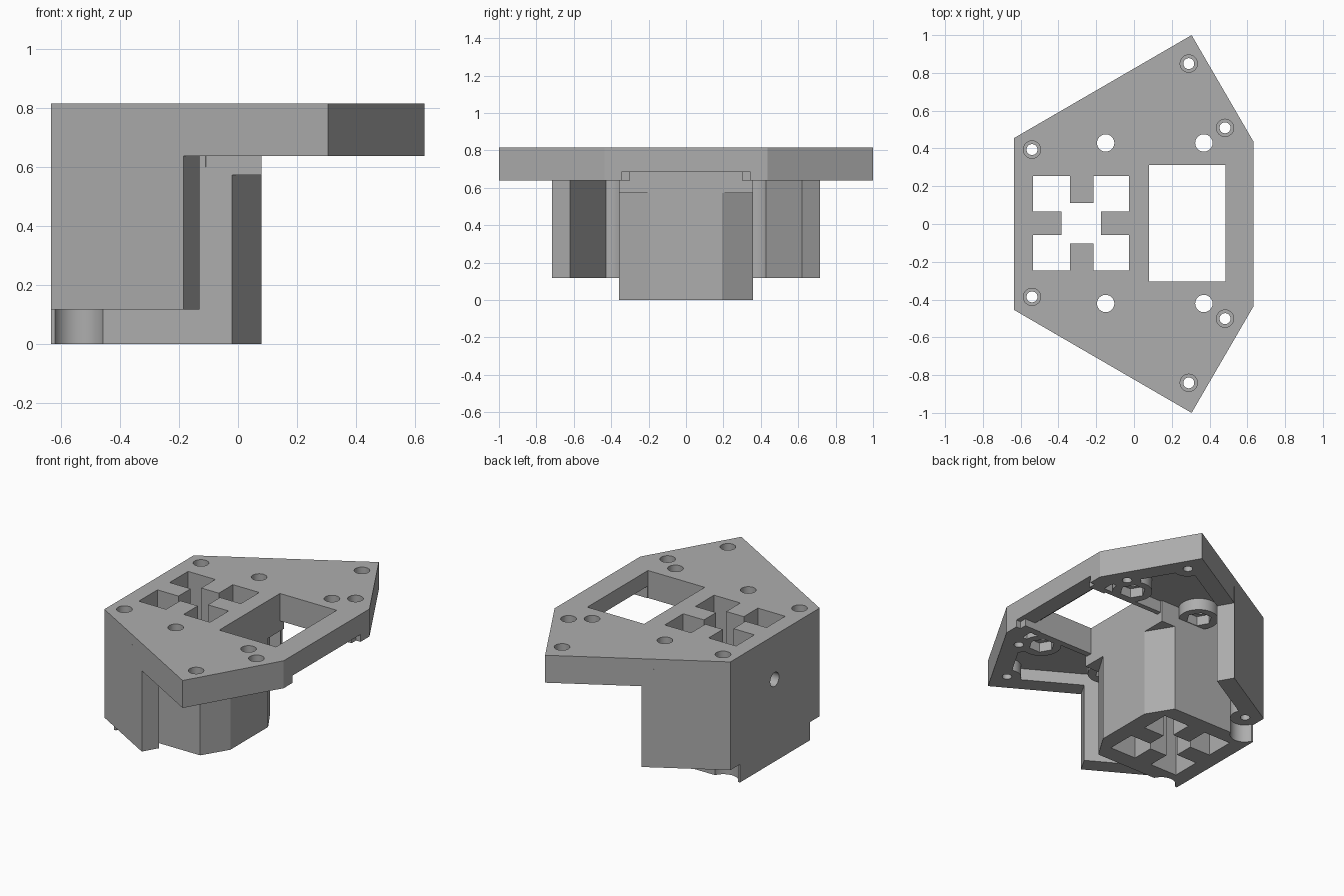
import bpy, bmesh, math
from mathutils import Vector

if "Cube" in bpy.data.objects:
    bpy.data.objects.remove(bpy.data.objects["Cube"])

YO = 0.004                      # small sideways offset of the machined features
Z_TOP, Z_RIM, Z_CEIL, Z_WALL = 0.815, 0.638, 0.715, 0.117

grey = bpy.data.materials.new("plain grey")
grey.diffuse_color = (0.42, 0.42, 0.42, 1)
grey.use_nodes = True
grey.node_tree.nodes["Principled BSDF"].inputs["Base Color"].default_value = grey.diffuse_color


def prism(name, pts, z0, z1):
    """Vertical prism from a 2D outline."""
    bm = bmesh.new()
    face = bm.faces.new([bm.verts.new((x, y, z0)) for x, y in pts])
    top = bmesh.ops.extrude_face_region(bm, geom=[face])["geom"]
    bmesh.ops.translate(bm, vec=(0, 0, z1 - z0),
                        verts=[v for v in top if isinstance(v, bmesh.types.BMVert)])
    bmesh.ops.recalc_face_normals(bm, faces=bm.faces)
    me = bpy.data.meshes.new(name)
    bm.to_mesh(me)
    bm.free()
    me.materials.append(grey)
    ob = bpy.data.objects.new(name, me)
    bpy.context.collection.objects.link(ob)
    return ob


def box(name, x0, x1, y0, y1, z0, z1):
    return prism(name, [(x0, y0), (x1, y0), (x1, y1), (x0, y1)], z0, z1)


def disc(name, x, y, r, z0, z1, n=32):
    return prism(name, [(x + r * math.cos(2 * math.pi * i / n),
                         y + r * math.sin(2 * math.pi * i / n)) for i in range(n)], z0, z1)


def combine(body, tool, op):
    m = body.modifiers.new(op, "BOOLEAN")
    m.operation, m.object, m.solver = op, tool, "EXACT"
    bpy.context.view_layer.objects.active = body
    bpy.ops.object.modifier_apply(modifier=m.name)
    bpy.data.objects.remove(tool, do_unlink=True)


def inset(pts, d):
    """Offset a counter-clockwise convex outline inward."""
    out, n = [], len(pts)
    for i in range(n):
        a, b, c = (Vector(pts[(i + k) % n]) for k in (-1, 0, 1))
        u, v = (b - a).normalized(), (c - b).normalized()
        n1, n2 = Vector((-u.y, u.x)), Vector((-v.y, v.x))
        out.append(tuple(b + (n1 + n2) * d / (1 + n1.dot(n2))))
    return out


# top plate with a recessed underside
outline = [(-0.635, -0.455), (0.305, -1), (0.632, -0.437),
           (0.632, 0.437), (0.305, 1), (-0.635, 0.455)]
body = prism("mount_body", outline, Z_RIM, Z_TOP)
inner = inset(outline, 0.11)
combine(body, prism("recess", inner, 0.5, Z_CEIL), "DIFFERENCE")

# opening in the right rim
combine(body, box("rim_notch", 0.49, 0.7, -0.345, 0.345, 0.5, 0.685), "DIFFERENCE")

# C-shaped side wall reaching down on the left
half = [(-0.635, -0.455), (-0.185, -0.716), (-0.13, -0.62), inner[0]]
wall = half + [(x, -y) for x, y in reversed(half)]
combine(body, prism("side_wall", wall, Z_WALL, 0.75), "UNION")

# central column: chamfered lower part, square upper part
column = [(-0.635, -0.357), (-0.02, -0.357), (0.08, -0.193),
          (0.08, 0.193), (-0.02, 0.357), (-0.635, 0.357)]
combine(body, prism("column", column, 0, 0.572), "UNION")
combine(body, box("column_head", -0.635, 0.08, -0.357, 0.357, 0.572, 0.76), "UNION")

screws = [(-0.54, 0.39, Z_WALL), (0.29, 0.845, Z_RIM), (0.482, 0.505, Z_RIM)]
nuts = [(-0.15, 0.425), (0.37, 0.425)]
for s in (-1, 1):
    # ridge beside the window
    y0, y1 = sorted((s * 0.30, s * 0.345))
    combine(body, box("ridge", 0.06, 0.6, y0, y1, Z_RIM, 0.75), "UNION")
    # bosses around the screws and nuts
    for x, y, z in screws:
        combine(body, disc("screw_boss", x, s * y, 0.088, z, 0.76), "UNION")
    for x, y in nuts:
        combine(body, disc("nut_boss", x, s * y, 0.12, Z_RIM, 0.76), "UNION")

for s in (-1, 1):
    # stepped screw holes
    for x, y, z in screws:
        combine(body, disc("screw_hole", x, s * y + YO, 0.029, -0.1, 1, 24), "DIFFERENCE")
        combine(body, disc("counterbore", x, s * y + YO, 0.046, 0.73, 1, 24), "DIFFERENCE")
    # round clearance under the corner screws
    combine(body, disc("corner_relief", -0.54, s * 0.39, 0.088, -0.1, Z_WALL), "DIFFERENCE")
    # bolt holes with hexagonal nut pockets
    for x, y in nuts:
        combine(body, disc("bolt_hole", x, s * y + YO, 0.046, 0.5, 1, 24), "DIFFERENCE")
        combine(body, disc("nut_pocket", x, s * y + YO, 0.078, 0.6, 0.70, 6), "DIFFERENCE")

# large window in the plate
combine(body, box("window", 0.08, 0.485, -0.305, 0.313, 0.58, 1), "DIFFERENCE")

# socket through the column: a square with a tab on each side
x0, x1, a, b = -0.535, -0.027, -0.34, -0.215
y0, y1, c, d = -0.247, 0.255, -0.057, 0.067
socket = [(x0, y0), (a, y0), (a, -0.103), (b, -0.103), (b, y0), (x1, y0),
          (x1, c), (-0.175, c), (-0.175, d), (x1, d), (x1, y1),
          (b, y1), (b, 0.111), (a, 0.111), (a, y1), (x0, y1),
          (x0, d), (-0.385, d), (-0.385, c), (x0, c)]
combine(body, prism("socket", socket, -0.1, 1), "DIFFERENCE")

# cross hole from the left wall into the socket
bore = disc("set_screw_hole", 0, 0, 0.045, -0.15, 0.15, 24)
bore.rotation_euler = (0, math.pi / 2, 0)
bore.location = (-0.52, YO, 0.53)
bpy.context.view_layer.update()
combine(body, bore, "DIFFERENCE")

# crisp edges, smooth bores
bpy.ops.object.select_all(action="DESELECT")
body.select_set(True)
bpy.context.view_layer.objects.active = body
bpy.ops.object.shade_smooth_by_angle(angle=math.radians(30))
